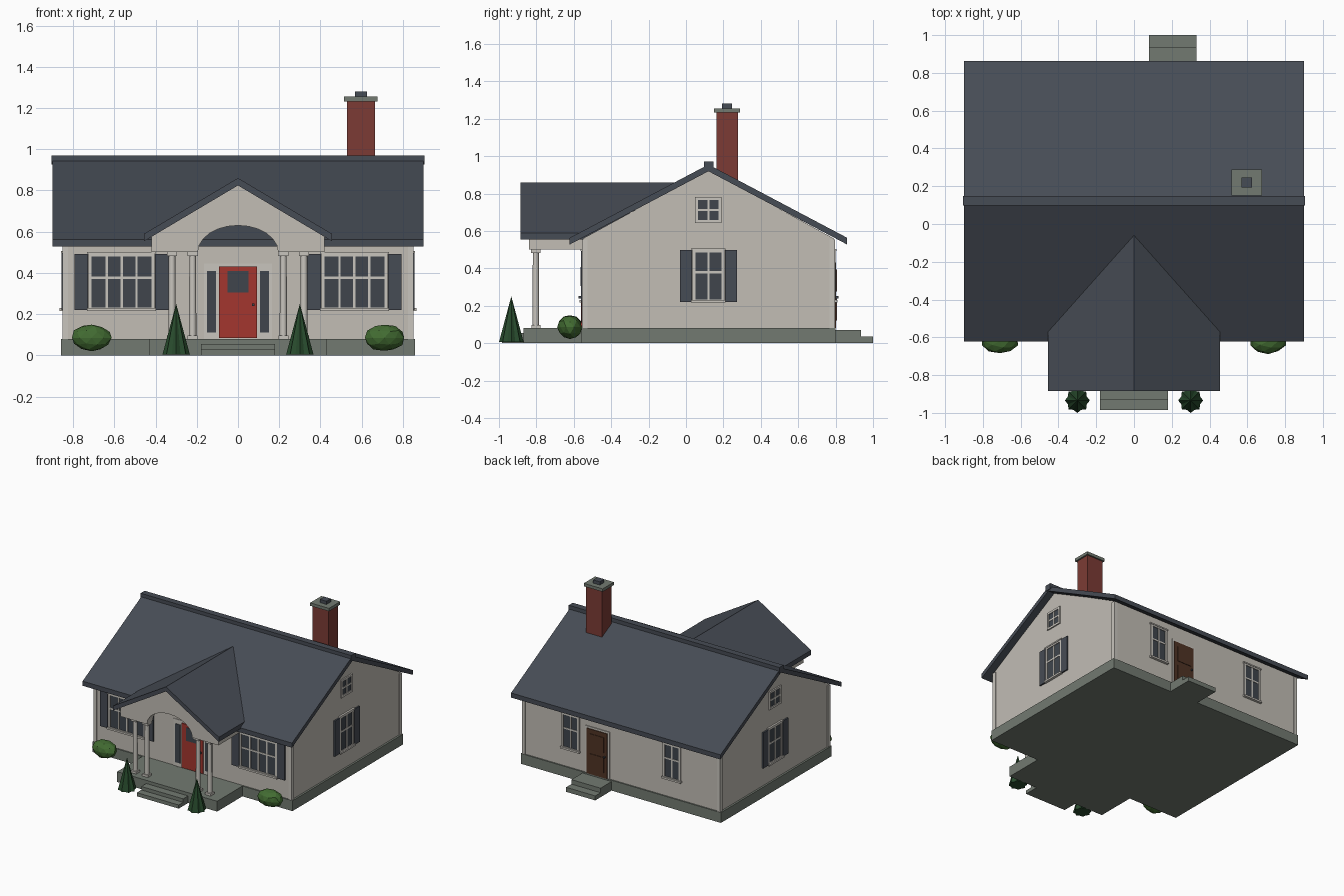
import bpy, bmesh, math, random
from mathutils import Vector

random.seed(4)
cube = bpy.data.objects.get("Cube")
if cube:
    bpy.data.objects.remove(cube)


def material(name, r, g, b):
    m = bpy.data.materials.new(name)
    m.use_nodes = True
    m.diffuse_color = (r, g, b, 1)
    m.node_tree.nodes["Principled BSDF"].inputs["Base Color"].default_value = (r, g, b, 1)
    return m


SIDING = material("warm grey siding", .54, .51, .46)
TRIM = material("pale trim", .58, .555, .51)
SLATE = material("dark slate", .062, .072, .09)
GLASS = material("dark glass", .05, .06, .073)
STONE = material("grey stone", .17, .195, .165)
RED = material("red paint", .37, .037, .028)
BRICK = material("red brick", .2, .044, .035)
LEAF = material("bush green", .055, .15, .032)
PINE = material("pine green", .021, .07, .026)
WOOD = material("brown wood", .08, .034, .018)


def finish(name, bm, mat):
    bmesh.ops.recalc_face_normals(bm, faces=bm.faces)
    mesh = bpy.data.meshes.new(name)
    bm.to_mesh(mesh)
    bm.free()
    mesh.materials.append(mat)
    obj = bpy.data.objects.new(name, mesh)
    bpy.context.collection.objects.link(obj)
    return obj


def boxes(name, mat, *spans):
    """One object made of boxes given as (x0, x1, y0, y1, z0, z1)."""
    bm = bmesh.new()
    for x0, x1, y0, y1, z0, z1 in spans:
        verts = bmesh.ops.create_cube(bm, size=1)["verts"]
        for v in verts:
            v.co = Vector(((x0 + x1) / 2 + v.co.x * (x1 - x0),
                           (y0 + y1) / 2 + v.co.y * (y1 - y0),
                           (z0 + z1) / 2 + v.co.z * (z1 - z0)))
    return finish(name, bm, mat)


def prism(name, mat, profile, lo, hi, axis):
    """Extrude a (horizontal, z) profile along the x or y axis."""
    bm = bmesh.new()
    place = (lambda a, z, t: (t, a, z)) if axis == "x" else (lambda a, z, t: (a, t, z))
    face = bm.faces.new([bm.verts.new(place(a, z, lo)) for a, z in profile])
    new = bmesh.ops.extrude_face_region(bm, geom=[face])["geom"]
    shift = Vector(place(0, 0, hi - lo))
    bmesh.ops.translate(bm, vec=shift, verts=[g for g in new if isinstance(g, bmesh.types.BMVert)])
    return finish(name, bm, mat)


def gable_roof(name, mid, half, top, eave, thick, lo, hi, axis):
    profile = [(mid - half, eave), (mid, top), (mid + half, eave),
               (mid + half, eave - thick), (mid, top - thick), (mid - half, eave - thick)]
    return prism(name, SLATE, profile, lo, hi, axis)


WALLS = {"front": ("y", -.55, -1), "back": ("y", .79, 1),
         "left": ("x", .845, 1), "right": ("x", -.845, -1)}


def on_wall(side, u0, u1, z0, z1, depth):
    """Box on the face of a wall, standing out by depth."""
    axis, at, sign = WALLS[side]
    d0, d1 = sorted((at - sign * .005, at + sign * depth))
    return (u0, u1, d0, d1, z0, z1) if axis == "y" else (d0, d1, u0, u1, z0, z1)


def window(name, side, mid, width, z0, z1, cols=2, split=.58, shutters=False, sill=True):
    u0, u1, f = mid - width / 2, mid + width / 2, .016
    boxes(name + "_glass", GLASS, on_wall(side, u0, u1, z0, z1, .004))
    bars = [(u0 - f, u0, z0 - f, z1 + f, .01), (u1, u1 + f, z0 - f, z1 + f, .01),
            (u0, u1, z0 - f, z0, .01), (u0, u1, z1, z1 + f, .01)]
    cut = z0 + (z1 - z0) * split
    bars.append((u0, u1, cut - .006, cut + .006, .007))
    for i in range(1, cols):
        c = u0 + width * i / cols
        bars.append((c - .006, c + .006, z0, z1, .007))
    if sill:
        bars.append((u0 - .022, u1 + .022, z0 - .017, z0 - .003, .02))
        bars.append((u0 - .022, u1 + .022, z1 + .012, z1 + .022, .014))
    boxes(name + "_frame", TRIM, *[on_wall(side, *b) for b in bars])
    if shutters:
        boxes(name + "_shutters", SLATE, *[
            on_wall(side, *sorted((e + s * .018, e + s * .083)), z0 - .013, z1 + .012, .011)
            for e, s in ((u0, -1), (u1, 1))])


# Foundation, porch floor and steps
boxes("foundation", STONE, (-.86, .86, -.56, .8, 0, .08))
boxes("porch_floor", STONE, (-.43, .43, -.87, -.55, 0, .08))
boxes("front_steps", STONE, (-.18, .18, -.93, -.86, 0, .055), (-.18, .18, -.985, -.92, 0, .028))
boxes("back_steps", STONE, (.08, .33, .79, .935, 0, .07), (.08, .33, .93, 1, 0, .035))

# House body with corner boards
prism("house_walls", SIDING, [(-.55, .08), (.79, .08), (.79, .56), (.12, .925), (-.55, .56)],
      -.845, .845, "x")
boxes("corner_boards", TRIM, *[(*sorted((s * .825, s * .852)), y, y + .03, .08, .555)
                               for s in (-1, 1) for y in (-.557, .767)])

# Roofs
gable_roof("main_roof", .12, .742, .955, .563, .036, -.9, .9, "x")
boxes("ridge_cap", SLATE, (-.905, .905, .097, .147, .925, .97))
gable_roof("porch_roof", 0, .455, .86, .59, .036, -.885, -.06, "y")

# Porch gable with an arched opening, and its side beams
arch = [(.195 * math.cos(math.pi * i / 12), .5 + .13 * math.sin(math.pi * i / 12))
        for i in range(13)]
prism("porch_gable", SIDING, [(-.42, .5), (-.42, .577), (0, .827), (.42, .577), (.42, .5)] + arch,
      -.84, -.77, "y")
boxes("porch_beams", SIDING, *[(*sorted((s * .36, s * .42)), -.78, -.55, .5, .575)
                               for s in (-1, 1)])

# Paired porch columns
for i, x in enumerate((-.32, -.22, .22, .32)):
    bm = bmesh.new()
    shaft = bmesh.ops.create_cone(bm, cap_ends=True, segments=12, radius1=.018, radius2=.016,
                                  depth=.4)["verts"]
    bmesh.ops.translate(bm, vec=(x, -.803, .29), verts=shaft)
    column = finish(f"column_{i + 1}", bm, TRIM)
    for p in column.data.polygons:
        p.use_smooth = abs(p.normal.z) < .5
    boxes(f"column_{i + 1}_cap_and_base", TRIM,
          (x - .025, x + .025, -.828, -.778, .482, .502),
          (x - .024, x + .024, -.827, -.779, .08, .097))

# Windows
for s, tag in ((1, "left"), (-1, "right")):
    window("front_window_" + tag, "front", s * .565, .29, .233, .48, cols=4, shutters=True)
    window("side_window_" + tag, tag, .12, .14, .233, .485, shutters=True)
    window("attic_window_" + tag, tag, .12, .11, .658, .765, split=.5, sill=False)
    window("back_window_" + tag, "back", s * .435, .12, .233, .48)

# Front door with sidelights
boxes("front_door_surround", TRIM, on_wall("front", -.165, .165, .08, .445, .004))
boxes("front_door", RED, on_wall("front", -.093, .093, .085, .43, .012))
boxes("front_door_glass", GLASS, on_wall("front", -.05, .05, .305, .408, .015))
boxes("front_door_knob", GLASS, on_wall("front", .068, .08, .238, .252, .025))
boxes("sidelights", GLASS, *[on_wall("front", *sorted((s * .107, s * .15)), .11, .41, .008)
                             for s in (-1, 1)])

# Back door with raised panels
boxes("back_door_surround", TRIM, on_wall("back", .1, .31, .08, .445, .006))
boxes("back_door", WOOD, on_wall("back", .117, .293, .08, .43, .012))
boxes("back_door_panels", WOOD, *[on_wall("back", .145, .265, z, z + .12, .016)
                                  for z in (.12, .275)])
boxes("back_door_knob", GLASS, on_wall("back", .132, .142, .24, .252, .025))

# Chimney
boxes("chimney", BRICK, (.528, .665, .162, .277, .75, 1.235))
boxes("chimney_cap", STONE, (.515, .677, .15, .288, 1.232, 1.255))
boxes("chimney_pot", SLATE, (.568, .625, .193, .247, 1.25, 1.28))

# Bushes and fluted conical trees
for s, tag in ((1, "left"), (-1, "right")):
    bm = bmesh.new()
    bmesh.ops.create_icosphere(bm, subdivisions=2, radius=1)
    for v in bm.verts:
        k = random.uniform(.93, 1.03)
        v.co = Vector((s * .71 + v.co.x * .1 * k, -.62 + v.co.y * .068 * k, .085 + v.co.z * .066 * k))
    finish("bush_" + tag, bm, LEAF)

    bm = bmesh.new()
    bmesh.ops.create_cone(bm, cap_ends=True, segments=16, radius1=.066, radius2=0, depth=.245)
    rim = sorted((v for v in bm.verts if v.co.z < 0), key=lambda v: math.atan2(v.co.y, v.co.x))
    for v in rim[::2]:
        v.co.x *= .82
        v.co.y *= .82
    bmesh.ops.translate(bm, vec=(s * .3, -.934, .1275), verts=bm.verts)
    finish("cone_tree_" + tag, bm, PINE)
